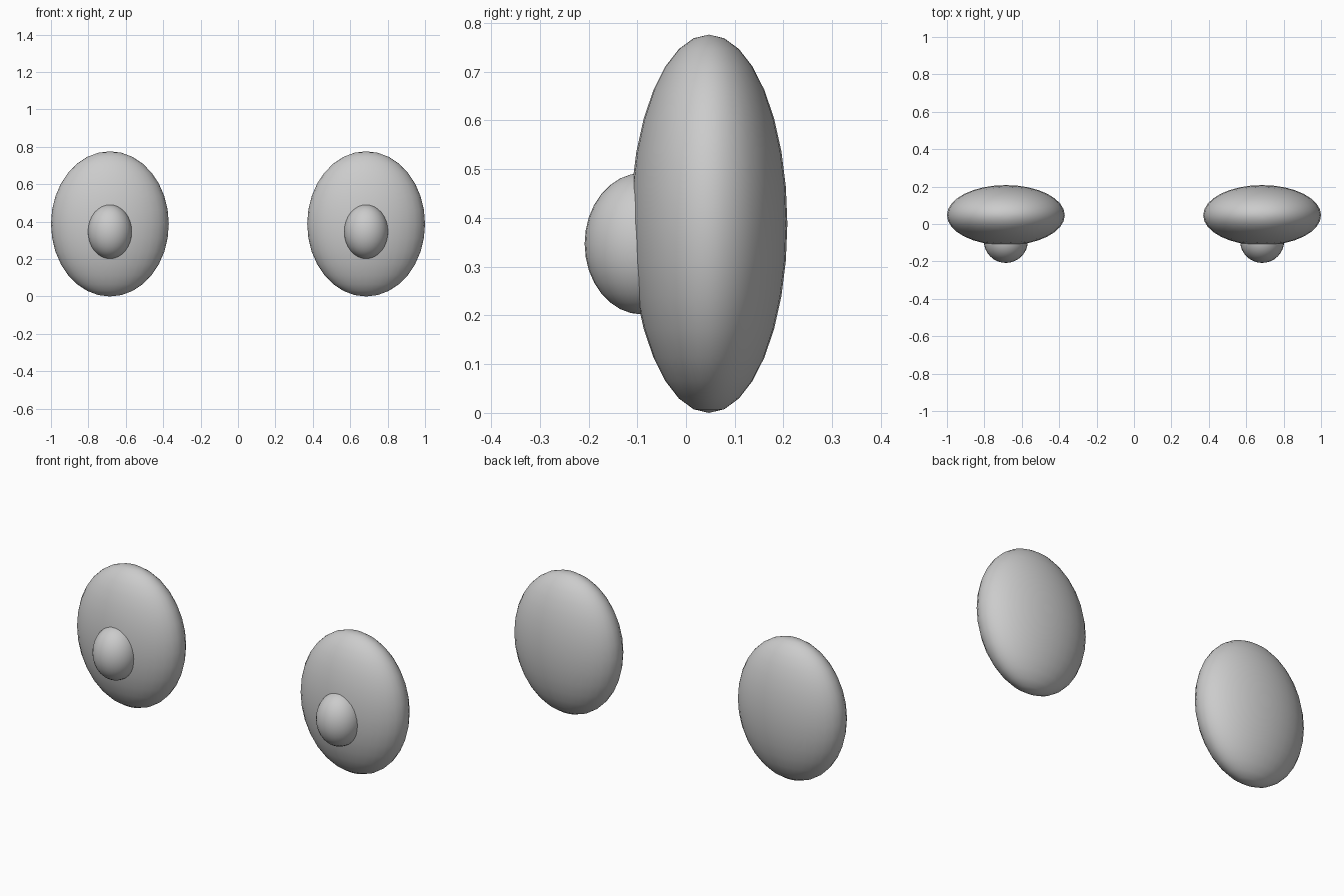
import bpy

if "Cube" in bpy.data.objects:
    bpy.data.objects.remove(bpy.data.objects["Cube"])


def ellipsoid(name, centre, radii):
    bpy.ops.mesh.primitive_uv_sphere_add(segments=32, ring_count=16, radius=1, location=centre)
    ob = bpy.context.object
    ob.name = name
    ob.scale = radii
    bpy.ops.object.transform_apply(location=False, rotation=False, scale=True)
    bpy.ops.object.shade_smooth()
    return ob


for side, label in ((-1, "left"), (1, "right")):
    # Flattened eyeball standing on the ground
    ellipsoid(f"eyeball_{label}", (side * 0.685, 0.047, 0.388), (0.315, 0.161, 0.388))
    # Pupil bulging out of the front
    ellipsoid(f"pupil_{label}", (side * 0.685, -0.09, 0.347), (0.118, 0.118, 0.145))
